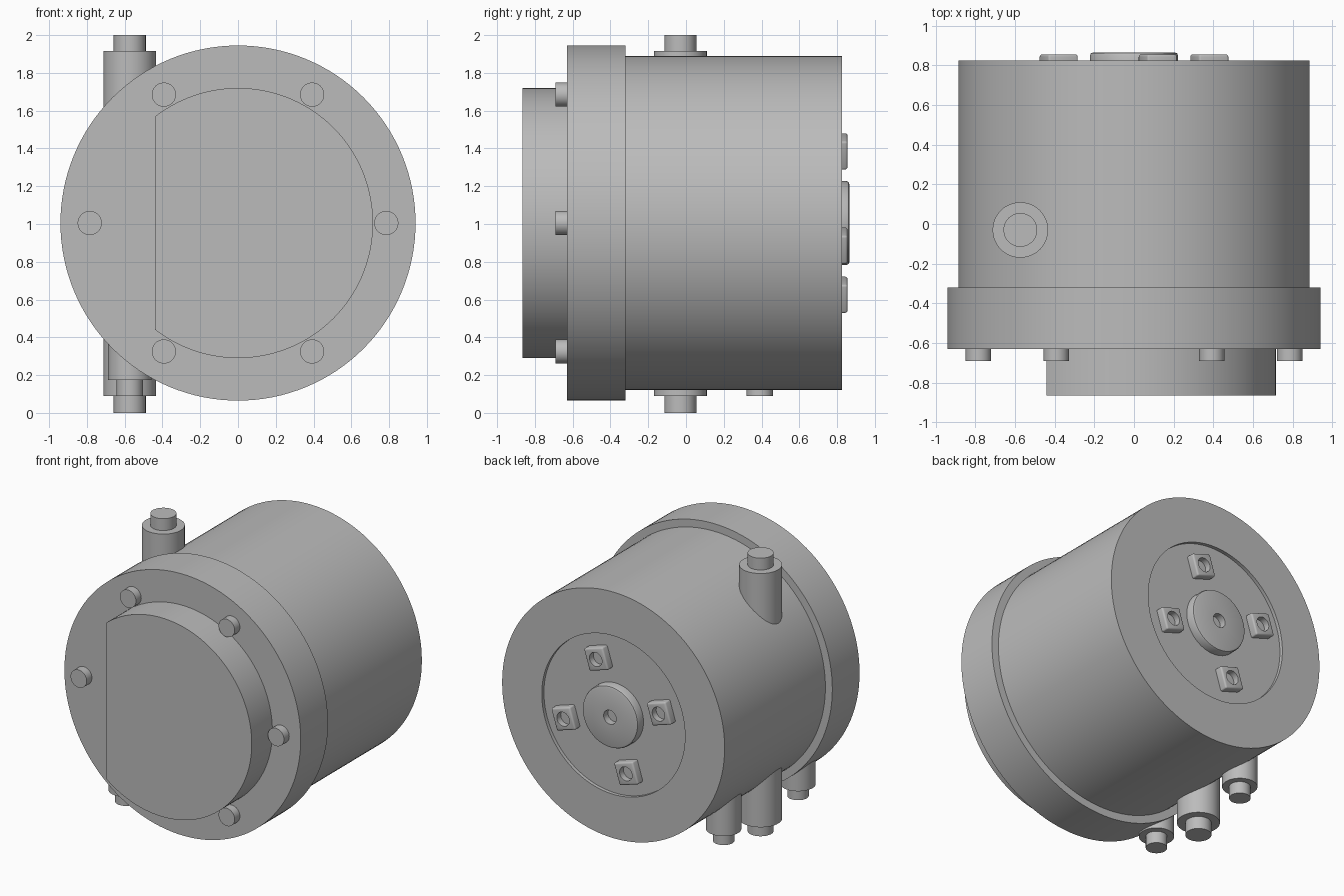
import bpy, bmesh, math
from mathutils import Matrix, Vector

if "Cube" in bpy.data.objects:
    bpy.data.objects.remove(bpy.data.objects["Cube"])

AXIS_Z = 1.005          # height of the main axis
SEG = 96
TO_Y = Matrix.Rotation(-math.pi / 2, 4, 'X')
CENTRE = Matrix.Translation((0, 0, AXIS_Z))

grey = bpy.data.materials.new("metal_grey")
grey.use_nodes = True
colour = (0.5, 0.5, 0.5, 1)
grey.diffuse_color = colour
grey.node_tree.nodes["Principled BSDF"].inputs["Base Color"].default_value = colour


def finish(name, bm, matrix):
    bmesh.ops.transform(bm, matrix=matrix, verts=bm.verts)
    bmesh.ops.recalc_face_normals(bm, faces=bm.faces)
    mesh = bpy.data.meshes.new(name)
    bm.to_mesh(mesh)
    bm.free()
    mesh.materials.append(grey)
    mesh.shade_smooth()
    mesh.set_sharp_from_angle(angle=math.radians(30))
    obj = bpy.data.objects.new(name, mesh)
    bpy.context.collection.objects.link(obj)
    return obj


def lathe(name, profile, matrix, seg=SEG):
    """Spin (radius, height) points, closed at both ends on the axis."""
    bm = bmesh.new()
    rings = []
    for r, h in profile:
        rings.append([bm.verts.new((r * math.cos(t), r * math.sin(t), h))
                      for t in (2 * math.pi * i / seg for i in range(seg))])
    for a, b in zip(rings, rings[1:]):
        for i in range(seg):
            j = (i + 1) % seg
            bm.faces.new((a[i], a[j], b[j], b[i]))
    bm.faces.new(rings[0])
    bm.faces.new(rings[-1])
    return finish(name, bm, matrix)


def prism(bm, outline, low, high):
    face = bm.faces.new([bm.verts.new((x, y, low)) for x, y in outline])
    top = bmesh.ops.extrude_face_region(bm, geom=[face])["geom"]
    bmesh.ops.translate(bm, vec=(0, 0, high - low),
                        verts=[v for v in top if isinstance(v, bmesh.types.BMVert)])


# Housing: front flange, barrel and shallow rear recess
lathe("housing", [(0.94, -0.63), (0.94, -0.32), (0.885, -0.32), (0.885, 0.825),
                  (0.57, 0.825), (0.57, 0.8)], CENTRE @ TO_Y, 128)

# Front boss with one flat side
radius, flat = 0.715, -0.44
end = math.acos(flat / radius)
arc = [(radius * math.cos(t), radius * math.sin(t))
       for t in (-end + 2 * end * i / SEG for i in range(SEG + 1))]
bm = bmesh.new()
prism(bm, arc, -0.865, -0.62)
finish("front_boss", bm, CENTRE @ TO_Y)

# Ring of front bolts
for i in range(6):
    t = math.radians(60 * i)
    place = Matrix.Translation((0.785 * math.cos(t), 0, AXIS_Z + 0.785 * math.sin(t)))
    lathe(f"front_bolt_{i + 1}", [(0.064, -0.69), (0.064, -0.6)], place @ TO_Y, 40)

# Rear centre cap with rounded rim and a small bore
lathe("rear_cap", [(0.222, 0.79), (0.222, 0.85), (0.217, 0.861), (0.206, 0.865),
                   (0.05, 0.865), (0.05, 0.815)], CENTRE @ TO_Y, 64)

# Four square rear pads with round sockets
half, ease = 0.079, 0.012
for i in range(4):
    bm = bmesh.new()
    prism(bm, [(-half, -half), (half, -half), (half, half), (-half, half)], 0.79, 0.855)
    bmesh.ops.bevel(bm, geom=[e for e in bm.edges
                              if max(v.co.z for v in e.verts) > 0.8],
                    offset=ease, segments=3, profile=0.5, affect='EDGES')
    # cut a round socket in the outer face
    top = max(bm.faces, key=lambda f: f.calc_center_median().z)
    corners = list(top.verts)
    bmesh.ops.delete(bm, geom=[top], context='FACES_ONLY')
    rim = bmesh.ops.create_circle(bm, segments=32, radius=0.05,
                                  matrix=Matrix.Translation((0, 0, 0.855)))["verts"]
    loops = [e for e in bm.edges if e.is_boundary
             and all(v.co.z > 0.854 for v in e.verts)]
    loops += [e for e in bm.edges if e.is_wire and e not in loops]
    rim_edges = [e for e in loops if e.verts[0] in rim]
    bmesh.ops.bridge_loops(bm, edges=loops)
    wall = bmesh.ops.extrude_edge_only(bm, edges=rim_edges)["geom"]
    floor = [v for v in wall if isinstance(v, bmesh.types.BMVert)]
    bmesh.ops.translate(bm, verts=floor, vec=(0, 0, -0.045))
    bmesh.ops.contextual_create(bm, geom=[e for e in wall
                                          if isinstance(e, bmesh.types.BMEdge)])
    turn = Matrix.Rotation(math.radians(17.5 + 90 * i), 4, 'Y')
    finish(f"rear_pad_{i + 1}", bm,
           CENTRE @ turn @ Matrix.Translation((-0.398, 0, 0)) @ TO_Y)


# Pipe ports on the side: a sleeve with a narrower nub
def port(name, y, sleeve, nub, shoulder, tip, root):
    lathe(name, [(sleeve, root), (sleeve, shoulder), (nub, shoulder), (nub, tip)],
          Matrix.Translation((-0.573, y, 0)), 48)


port("top_port", -0.03, 0.14, 0.085, 1.915, 2.0, 1.3)
port("bottom_port", -0.03, 0.14, 0.085, 0.09, 0.0, 0.7)
for name, y in (("rear_drain", 0.39), ("front_drain", -0.455)):
    port(name, y, 0.115, 0.07, 0.175, 0.09, 0.7)
